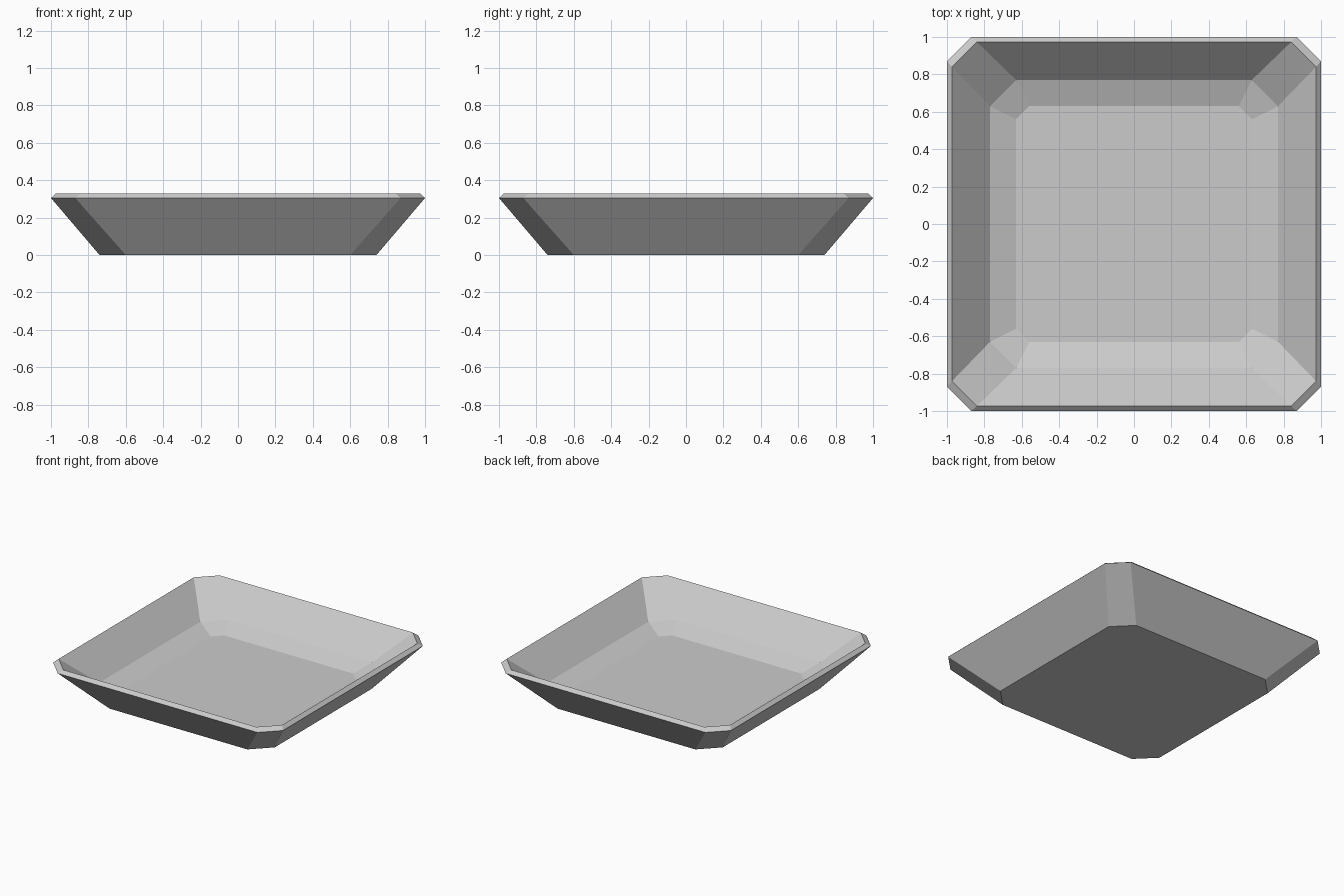
import bpy
import bmesh

cube = bpy.data.objects.get("Cube")
if cube:
    bpy.data.objects.remove(cube, do_unlink=True)

# Single material
grey = bpy.data.materials.new("light_grey")
grey.use_nodes = True
colour = (0.6, 0.6, 0.6, 1)
grey.diffuse_color = colour
grey.node_tree.nodes["Principled BSDF"].inputs["Base Color"].default_value = colour


def chamfered_ring(bm, half, side, z):
    """Square ring with cut corners: half width, half length of the straight side."""
    points = [(half, -side), (half, side), (side, half), (-side, half),
              (-half, side), (-half, -side), (-side, -half), (side, -half)]
    return [bm.verts.new((x, y, z)) for x, y in points]


# Cross-section from the underside, over the rim, down to the dish floor
profile = [
    (0.74, 0.60, 0.0),     # base
    (1.00, 0.87, 0.305),   # outer lip
    (0.973, 0.84, 0.33),   # rim top
    (0.77, 0.63, 0.115),   # inner wall foot
    (0.63, 0.56, 0.063),   # floor edge
]

bm = bmesh.new()
rings = [chamfered_ring(bm, *row) for row in profile]
for low, high in zip(rings, rings[1:]):
    for i in range(len(low)):
        j = (i + 1) % len(low)
        bm.faces.new((low[i], low[j], high[j], high[i]))

# Underside and dish floor
bm.faces.new(reversed(rings[0]))
bm.faces.new(rings[-1])
bmesh.ops.recalc_face_normals(bm, faces=bm.faces[:])

mesh = bpy.data.meshes.new("square_dish")
bm.to_mesh(mesh)
bm.free()
mesh.materials.append(grey)
dish = bpy.data.objects.new("square_dish", mesh)
bpy.context.collection.objects.link(dish)
